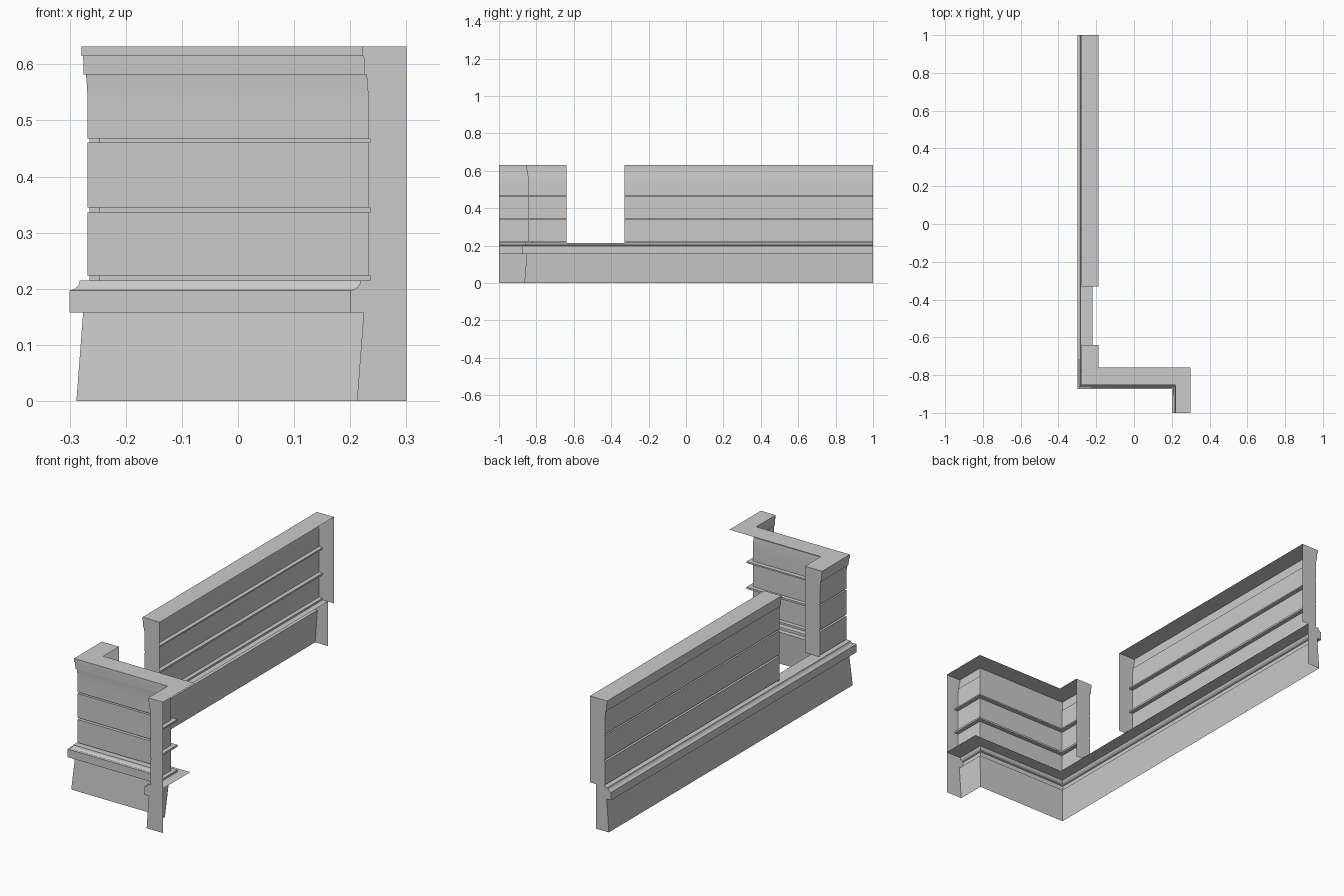
import bpy, math

if "Cube" in bpy.data.objects:
    bpy.data.objects.remove(bpy.data.objects["Cube"])

LEFT, FRONT, RETURN = -0.3, -0.873, 0.2   # outermost ledge lines of the three runs
BACK_X = 0.3                              # inner limit of the short return


def station_points(inset, start, end):
    """Plan positions of one profile point along the wall run, start to end."""
    rx = BACK_X if inset >= 0.08 else RETURN + inset
    pts = [(LEFT + inset, start)]
    if end is not None:                   # straight piece on the long side
        return pts + [(LEFT + inset, end)]
    return pts + [(LEFT + inset, FRONT + inset), (rx, FRONT + inset), (rx, -1)]


def sweep(name, profile, cap, start, end=None):
    """Sweep an (inset, z) profile along the wall and close both ends."""
    verts, faces = [], []
    n = len(station_points(0, start, end))
    for inset, z in profile:
        verts += [(x, y, z) for x, y in station_points(inset, start, end)]
    for k in range(len(profile) - 1):
        for j in range(n - 1):
            a = k * n + j
            faces.append((a, a + 1, a + n + 1, a + n))
    for which in (0, -1):
        base = len(verts)
        for inset, z in cap:
            x, y = station_points(inset, start, end)[which]
            verts.append((x, y, z))
        ids = list(range(base, len(verts)))
        faces.append(ids if which == 0 else ids[::-1])
    mesh = bpy.data.meshes.new(name)
    mesh.from_pydata(verts, [], faces)
    mesh.update()
    ob = bpy.data.objects.new(name, mesh)
    bpy.context.collection.objects.link(ob)
    bpy.context.view_layer.objects.active = ob
    ob.select_set(True)
    bpy.ops.object.shade_smooth_by_angle(angle=math.radians(25))
    ob.select_set(False)
    return ob


# Battered plinth with a coved ledge on top
plinth = [(0.012, 0), (0.024, 0.158), (0, 0.158), (0, 0.197), (0.008, 0.199),
          (0.014, 0.204), (0.017, 0.209), (0.018, 0.215), (0.08, 0.215)]
sweep("plinth_and_ledge", plinth, plinth + [(0.08, 0)], 1)


# Coursed upper wall: grooves between courses, stepped cornice and flat top
def wall_profile(groove_depth):
    p = []
    for lo, hi in ((0.215, 0.224), (0.336, 0.345), (0.461, 0.468)):
        if p:
            p.append((0.032, lo))
        p += [(groove_depth, lo), (groove_depth, hi), (0.032, hi)]
    return p + [(0.032, 0.53), (0.031, 0.56), (0.029, 0.582), (0.025, 0.582),
                (0.024, 0.615), (0.021, 0.615), (0.021, 0.632), (0.113, 0.632)]


wall = wall_profile(0.052)
wall_end = wall_profile(0.035) + [(0.113, 0.215)]
sweep("long_upper_wall", wall, wall_end, 1, -0.33)
sweep("corner_upper_wall", wall, wall_end, -0.64)
